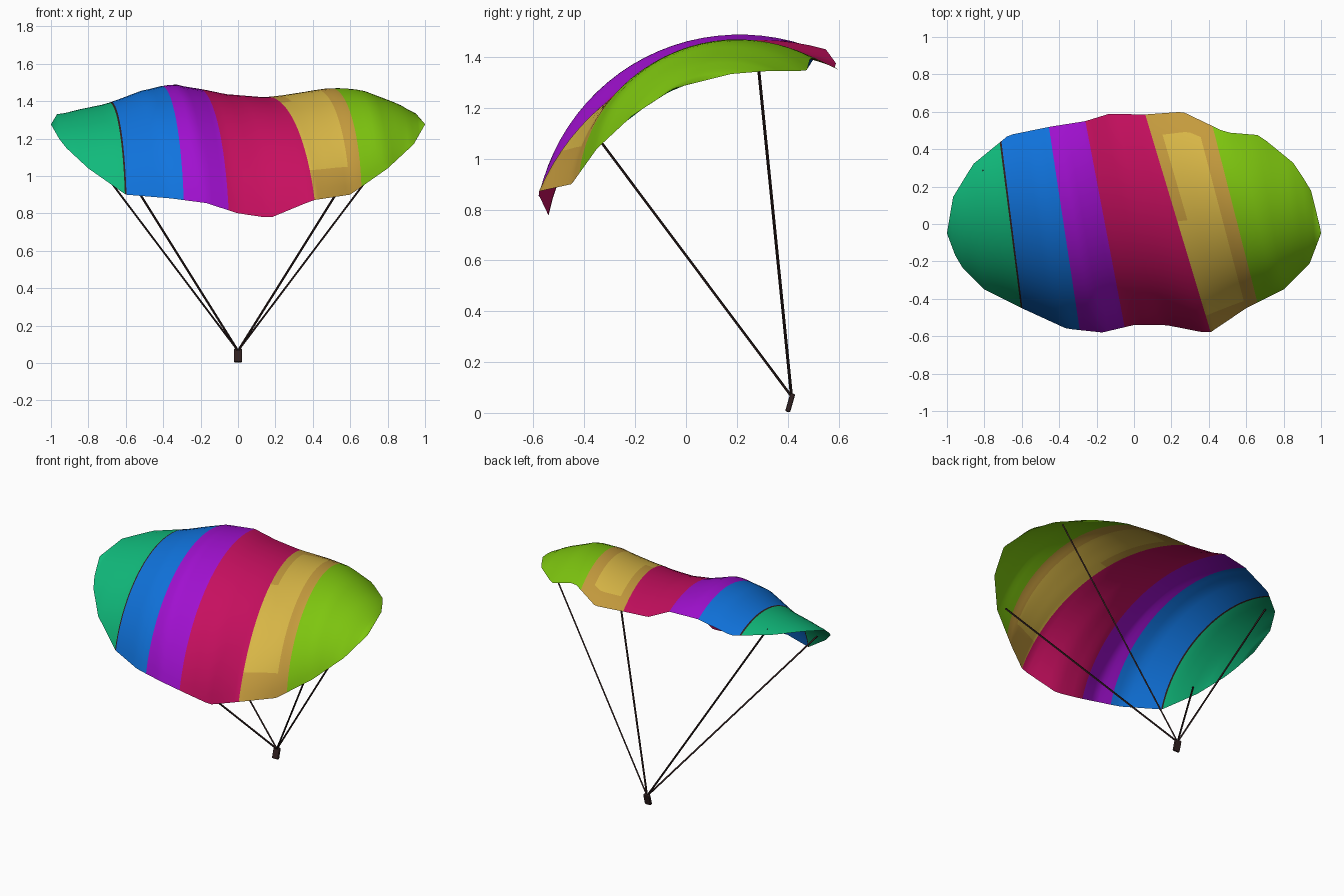
import bpy, bmesh, math
from mathutils import Vector

if "Cube" in bpy.data.objects:
    bpy.data.objects.remove(bpy.data.objects["Cube"])


def material(name, hexcol):
    m = bpy.data.materials.new(name)
    rgb = [int(hexcol[i:i + 2], 16) / 255 for i in (0, 2, 4)]
    m.diffuse_color = [((c + 0.055) / 1.055) ** 2.4 if c > 0.04 else c / 12.92 for c in rgb] + [1]
    m.use_nodes = True
    m.node_tree.nodes["Principled BSDF"].inputs["Base Color"].default_value = m.diffuse_color
    return m


MATS = [material(n, h) for n, h in (
    ("teal", "10BA7B"), ("dark_brown", "30201F"), ("blue", "1074DE"), ("purple", "A010CF"),
    ("magenta", "C60F5F"), ("ochre", "C69C3E"), ("yellow", "DAB847"), ("lime", "7EC60F"))]
TEAL, DARK, BLUE, PURPLE, MAGENTA, OCHRE, YELLOW, LIME = range(8)

# Canopy rim (x, y, z) along the back and the front, and crown height by x
BACK = [(-1, -.05, 1.275), (-.97, .14, 1.33), (-.86, .32, 1.345), (-.67, .475, 1.35),
        (-.45, .52, 1.42), (-.26, .55, 1.43), (-.13, .59, 1.375), (.05, .585, 1.36),
        (.26, .6, 1.35), (.49, .49, 1.40), (.67, .475, 1.345), (.86, .32, 1.345),
        (.97, .14, 1.33), (1, -.05, 1.275)]
FRONT = [(-1, -.05, 1.275), (-.94, -.21, 1.17), (-.8, -.35, 1.04), (-.6, -.45, .9),
         (-.36, -.56, .88), (-.17, -.58, .855), (0, -.54, .8), (.17, -.54, .775),
         (.4, -.585, .87), (.6, -.45, .9), (.8, -.35, 1.04), (.94, -.21, 1.17), (1, -.05, 1.275)]
CROWN = [(-1, 1.318), (-.86, 1.345), (-.68, 1.38), (-.48, 1.46), (-.3, 1.485), (-.15, 1.43),
         (0, 1.41), (.2, 1.41), (.3, 1.42), (.52, 1.455), (.68, 1.455), (.86, 1.39), (1, 1.318)]
CY, CZ = 0.2, 0.665  # centre of the canopy's arc in the side view


def sample(table, x):
    for a, b in zip(table, table[1:]):
        if x <= b[0] + 1e-6:
            t = (x - a[0]) / (b[0] - a[0])
            return [p + (q - p) * t for p, q in zip(a, b)]
    return list(table[-1])


def polar(p):
    return math.atan2(p[1] - CY, p[2] - CZ), math.hypot(p[1] - CY, p[2] - CZ)


def canopy_point(xb, xf, v):
    (tb, rb), (tf, rf) = polar(sample(BACK, xb)), polar(sample(FRONT, xf))
    rm = sample(CROWN, (xb + xf) / 2)[1] - CZ
    t = tb + (tf - tb) * v
    r = rb + (rf - rb) * v + 4 * v * (1 - v) * (rm - (rb + rf) / 2)
    y = CY + r * math.sin(t)
    yb, yf = CY + rb * math.sin(tb), CY + rf * math.sin(tf)
    k = (yb - y) / (yb - yf) if yb - yf > 1e-4 else v
    return xb + (xf - xb) * min(1, max(0, k)), y, CZ + r * math.cos(t)


# Canopy: slanted panels between seams given as (back x, front x)
SEAMS = [(-.995, -.995), (-.718, -.605), (-.709, -.596), (-.455, -.29), (-.26, -.05),
         (.06, .41), (.42, .66), (.995, .995)]
PANELS = [(TEAL, 10), (DARK, 1), (BLUE, 8), (PURPLE, 8), (MAGENTA, 10), (OCHRE, 12), (LIME, 12)]
ROWS = 24
bm = bmesh.new()
columns, colours = [], []
for (b0, f0), (b1, f1), (mat, n) in zip(SEAMS, SEAMS[1:], PANELS):
    for i in range(n):
        t = i / n
        columns.append((b0 + (b1 - b0) * t, f0 + (f1 - f0) * t))
        colours.append((mat, (i + .5) / n))
columns.append(SEAMS[-1])
grid = [[bm.verts.new(canopy_point(xb, xf, j / ROWS)) for j in range(ROWS + 1)]
        for xb, xf in columns]
for i, (mat, u) in enumerate(colours):
    for j in range(ROWS):
        f = bm.faces.new((grid[i][j], grid[i][j + 1], grid[i + 1][j + 1], grid[i + 1][j]))
        f.smooth = True
        v = (j + .5) / ROWS
        # lighter patch inside the ochre panel
        inner = .08 < v < .86 and u < .78 and (u > .2 or v > .4)
        f.material_index = YELLOW if mat == OCHRE and inner else mat
# pointed wing tips
for side, x in ((0, -1), (-1, 1)):
    tip = bm.verts.new((x, -.05, 1.275))
    for j in range(ROWS):
        a, b = grid[side][j], grid[side][j + 1]
        f = bm.faces.new((a, tip, b) if x < 0 else (a, b, tip))
        f.smooth = True
        f.material_index = TEAL if x < 0 else LIME
mesh = bpy.data.meshes.new("canopy")
bm.normal_update()
bm.to_mesh(mesh)
bm.free()
for m in MATS:
    mesh.materials.append(m)
bpy.context.collection.objects.link(bpy.data.objects.new("canopy", mesh))


# Suspension lines: thin square rods from the handle to the rim
def rod(name, a, b, radius):
    a, b = Vector(a), Vector(b)
    bpy.ops.mesh.primitive_cylinder_add(vertices=4, radius=radius, depth=(b - a).length,
                                        location=(a + b) / 2)
    o = bpy.context.object
    o.name = name
    o.rotation_euler = (b - a).to_track_quat('Z', 'Y').to_euler()
    o.data.materials.append(MATS[DARK])


for s, side in ((-1, "left"), (1, "right")):
    rod("back_line_" + side, (0, .415, .065), (s * .81, .285, 1.36), .006)
    rod("front_line_" + side, (0, .415, .065), (s * .75, -.33, 1.06), .006)

# Handle: small tilted block
bpy.ops.mesh.primitive_cube_add(size=1, location=(0, .41, .04))
handle = bpy.context.object
handle.name = "handle"
handle.scale = (.045, .02, .075)
handle.rotation_euler = (-.28, 0, 0)
bpy.ops.object.transform_apply(location=False, rotation=False, scale=True)
handle.data.materials.append(MATS[DARK])
bevel = handle.modifiers.new("bevel", 'BEVEL')
bevel.width = .006
bevel.segments = 2
